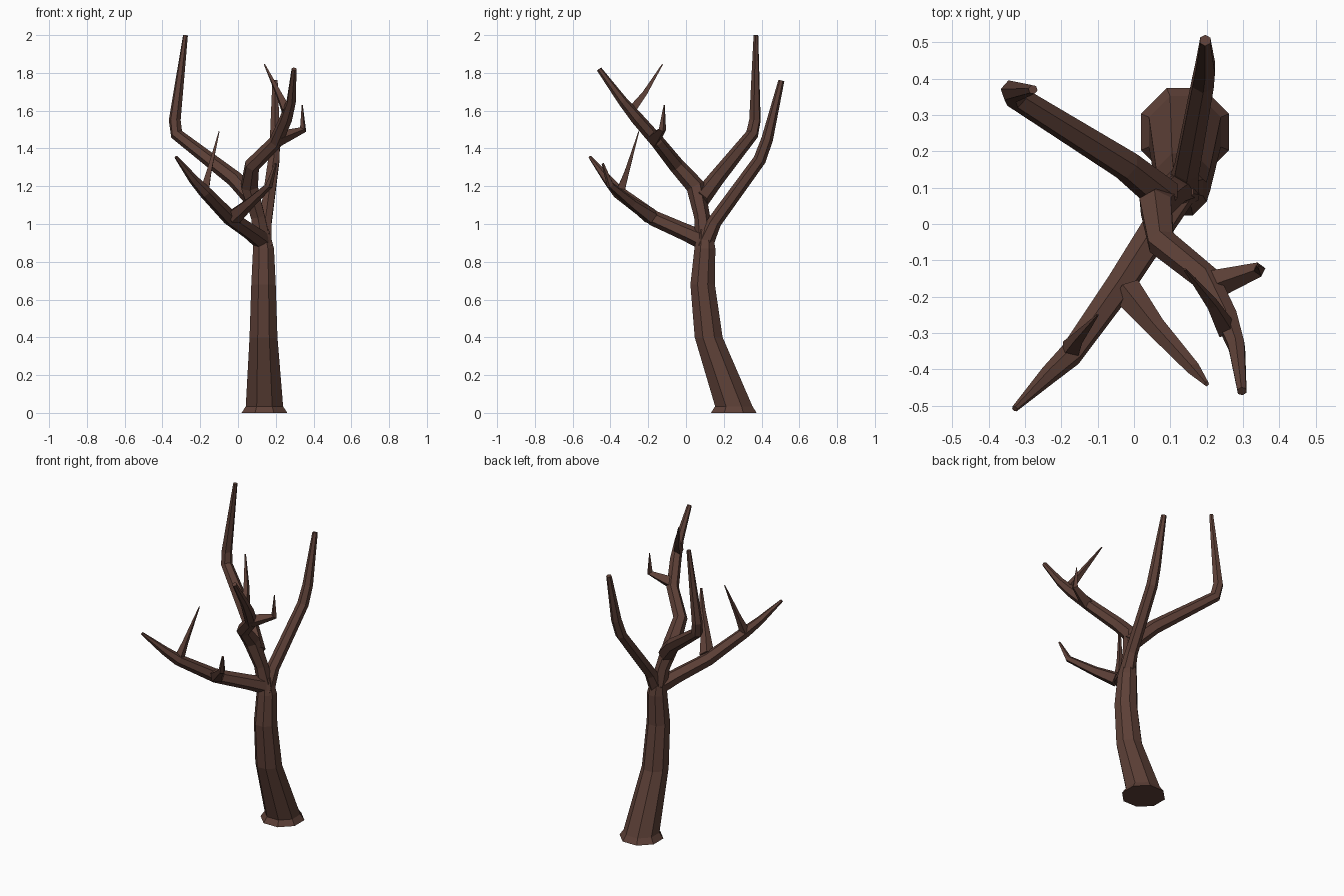
import bpy, bmesh, math
from mathutils import Vector

bark = bpy.data.materials.new("bark")
bark.diffuse_color = (0.109, 0.051, 0.038, 1)


def limb(name, pts, sides=6, level=False):
    """Flat-faced tapered tube through (x, y, z, radius) points."""
    bm = bmesh.new()
    pos = [Vector(p[:3]) for p in pts]
    rings, u = [], Vector((1, 0, 0))
    for i, p in enumerate(pos):
        # ring plane follows the mean direction of the neighbouring segments
        d = Vector()
        if i > 0:
            d += (p - pos[i - 1]).normalized()
        if i < len(pos) - 1:
            d += (pos[i + 1] - p).normalized()
        d = Vector((0, 0, 1)) if level else d.normalized()
        u = (u - d * u.dot(d)).normalized()
        v = d.cross(u)
        ring = []
        for k in range(sides):
            a = 2 * math.pi * (k + 0.5) / sides
            ring.append(bm.verts.new(p + (u * math.cos(a) + v * math.sin(a)) * pts[i][3]))
        rings.append(ring)
    for a, b in zip(rings, rings[1:]):
        for k in range(sides):
            n = (k + 1) % sides
            bm.faces.new((a[k], a[n], b[n], b[k]))
    bm.faces.new(rings[0][::-1])
    bm.faces.new(rings[-1])
    bmesh.ops.recalc_face_normals(bm, faces=bm.faces)
    me = bpy.data.meshes.new(name)
    bm.to_mesh(me)
    bm.free()
    me.materials.append(bark)
    ob = bpy.data.objects.new(name, me)
    bpy.context.collection.objects.link(ob)
    return ob


# Leaning trunk with a flared foot
limb("trunk", [(0.14, 0.253, 0, 0.131), (0.14, 0.253, 0.035, 0.107), (0.135, 0.12, 0.4, 0.08),
               (0.135, 0.088, 0.68, 0.07), (0.135, 0.1, 0.87, 0.06), (0.125, 0.1, 0.97, 0.042)],
     sides=8, level=True)

# Central leader above the trunk, carrying the right limb
limb("leader", [(0.13, 0.1, 0.9, 0.05), (0.105, 0.085, 1.04, 0.042), (0.06, 0.05, 1.2, 0.05),
                (0.075, -0.05, 1.31, 0.042), (0.2, -0.15, 1.435, 0.037), (0.255, -0.26, 1.56, 0.034),
                (0.282, -0.335, 1.65, 0.026), (0.297, -0.46, 1.82, 0.014)])
limb("leader_inner_twig", [(0.255, -0.29, 1.6, 0.03), (0.215, -0.22, 1.69, 0.018),
                           (0.14, -0.125, 1.845, 0.004)], sides=4)
limb("leader_outer_twig", [(0.21, -0.17, 1.45, 0.042), (0.345, -0.125, 1.5, 0.02),
                           (0.34, -0.115, 1.63, 0.003)], sides=4)

# Tall limb at the back left
limb("back_left_limb", [(0.085, 0.075, 1.13, 0.05), (-0.02, 0.16, 1.24, 0.043),
                        (-0.325, 0.35, 1.475, 0.034), (-0.335, 0.365, 1.55, 0.032),
                        (-0.278, 0.37, 2.0, 0.013)])

# Limb reaching to the back
limb("back_limb", [(0.135, 0.09, 0.88, 0.05), (0.145, 0.15, 1.01, 0.038), (0.19, 0.39, 1.34, 0.034),
                   (0.196, 0.43, 1.45, 0.031), (0.196, 0.505, 1.76, 0.016)])

# Low limb at the front left with two twigs
limb("front_limb", [(0.13, 0.1, 0.91, 0.052), (0.07, 0.0, 0.955, 0.045), (-0.04, -0.17, 1.03, 0.041),
                    (-0.175, -0.36, 1.17, 0.034), (-0.235, -0.415, 1.235, 0.026),
                    (-0.328, -0.508, 1.355, 0.009)])
limb("front_limb_upper_twig", [(-0.175, -0.345, 1.18, 0.03), (-0.155, -0.315, 1.27, 0.018),
                               (-0.1, -0.25, 1.49, 0.003)], sides=4)
limb("front_limb_right_twig", [(-0.02, -0.185, 1.04, 0.045), (0.06, -0.285, 1.11, 0.03),
                               (0.165, -0.4, 1.205, 0.02), (0.2, -0.44, 1.32, 0.007)], sides=5)
